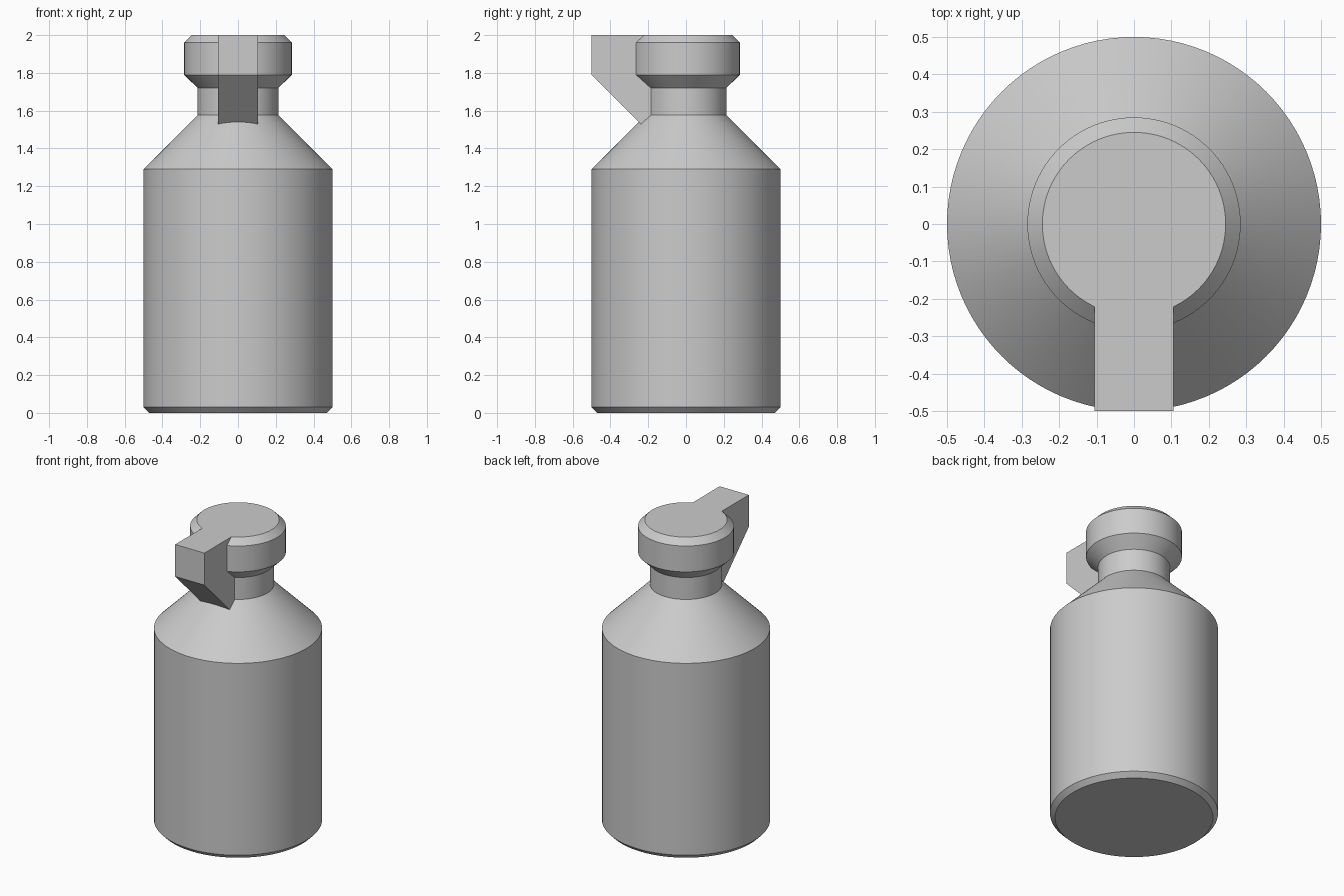
import bpy
import bmesh
import math

cube = bpy.data.objects.get("Cube")
if cube:
    bpy.data.objects.remove(cube, do_unlink=True)

grey = bpy.data.materials.new("light grey")
grey.use_nodes = True
colour = (0.6, 0.6, 0.6, 1)
grey.diffuse_color = colour
grey.node_tree.nodes["Principled BSDF"].inputs["Base Color"].default_value = colour


def finish(name, bm):
    """Turn a bmesh into a grey object."""
    bmesh.ops.remove_doubles(bm, verts=bm.verts, dist=1e-5)
    bmesh.ops.recalc_face_normals(bm, faces=bm.faces)
    mesh = bpy.data.meshes.new(name)
    bm.to_mesh(mesh)
    bm.free()
    mesh.materials.append(grey)
    obj = bpy.data.objects.new(name, mesh)
    bpy.context.collection.objects.link(obj)
    return obj


def lathe(name, profile, segments):
    """Rings of (radius, height), joined by quads and capped at both ends."""
    bm = bmesh.new()
    rings = []
    for r, z in profile:
        angles = [2 * math.pi * i / segments for i in range(segments)]
        rings.append([bm.verts.new((r * math.cos(a), r * math.sin(a), z)) for a in angles])
    for low, high in zip(rings, rings[1:]):
        for i in range(segments):
            j = (i + 1) % segments
            bm.faces.new((low[i], low[j], high[j], high[i]))
    bm.faces.new(rings[0])
    bm.faces.new(rings[-1])
    return finish(name, bm)


def prism(name, outline, half_width):
    """A (y, z) outline extruded across x."""
    bm = bmesh.new()
    face = bm.faces.new([bm.verts.new((-half_width, y, z)) for y, z in outline])
    extruded = bmesh.ops.extrude_face_region(bm, geom=[face])["geom"]
    moved = [v for v in extruded if isinstance(v, bmesh.types.BMVert)]
    bmesh.ops.translate(bm, verts=moved, vec=(2 * half_width, 0, 0))
    return finish(name, bm)


# Bottle body: chamfered foot, cylinder, sloping shoulder, neck and cap
bottle = lathe("bottle", [(0.47, 0), (0.5, 0.03), (0.5, 1.29), (0.214, 1.576),
                          (0.214, 1.72), (0.285, 1.79), (0.285, 1.96), (0.245, 2)], 96)

# Spout: flush with the cap top, its slanted underside running into the shoulder
spout = prism("spout", [(-0.5, 2), (-0.5, 1.79), (-0.1, 1.39), (-0.1, 2)], 0.106)

# Join the spout to the bottle as one solid
union = bottle.modifiers.new("spout union", "BOOLEAN")
union.operation = "UNION"
union.solver = "EXACT"
union.object = spout
bpy.context.view_layer.objects.active = bottle
bottle.select_set(True)
bpy.ops.object.modifier_apply(modifier=union.name)
bpy.data.objects.remove(spout, do_unlink=True)
bpy.ops.object.shade_smooth_by_angle(angle=math.radians(25))
